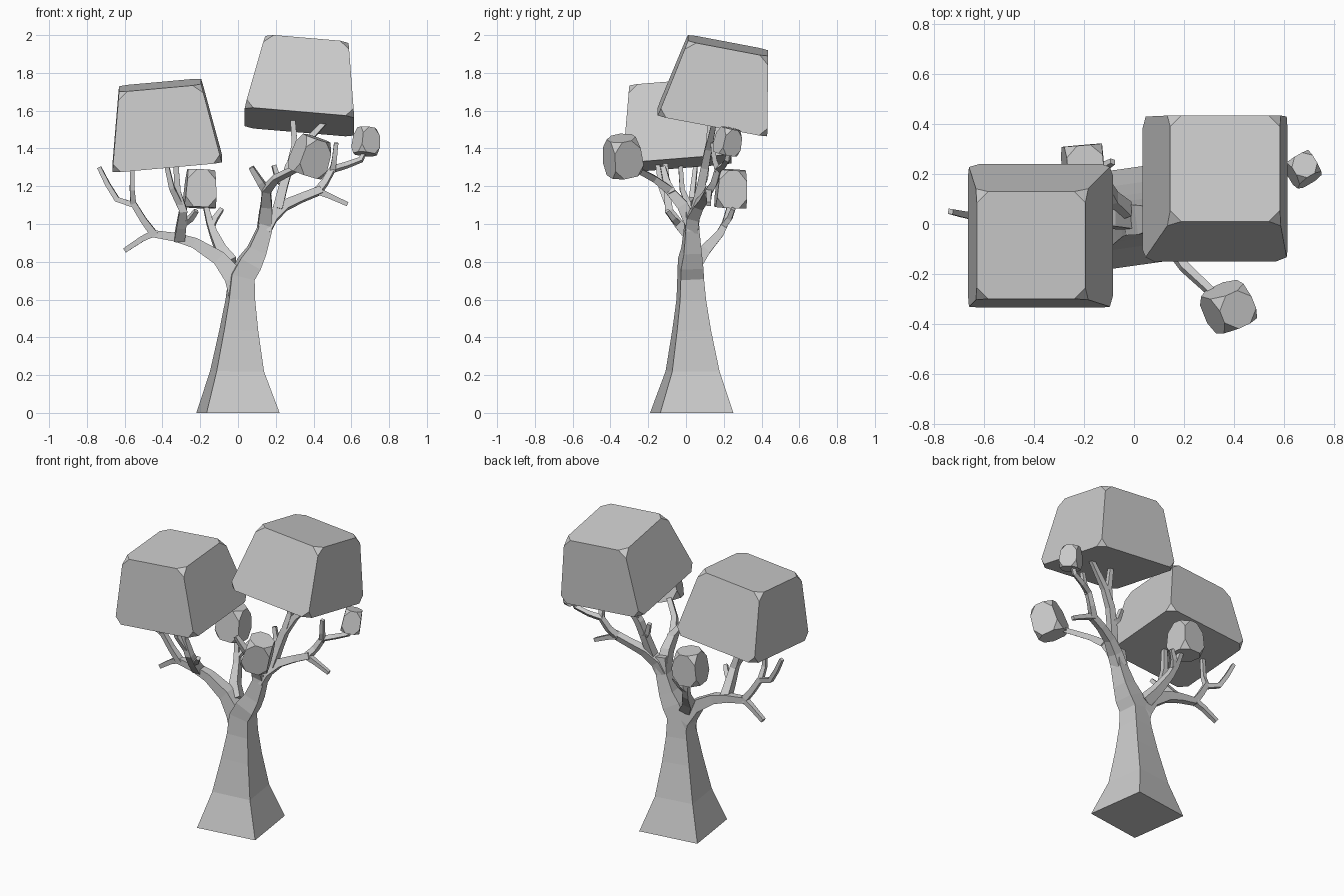
import bpy, bmesh, math
from mathutils import Vector, Matrix

if "Cube" in bpy.data.objects:
    bpy.data.objects.remove(bpy.data.objects["Cube"])

grey = bpy.data.materials.new("light grey")
grey.use_nodes = True
grey.diffuse_color = (0.6, 0.6, 0.6, 1)
grey.node_tree.nodes["Principled BSDF"].inputs["Base Color"].default_value = (0.6, 0.6, 0.6, 1)


def finish(bm, name):
    bmesh.ops.recalc_face_normals(bm, faces=bm.faces)
    mesh = bpy.data.meshes.new(name)
    bm.to_mesh(mesh)
    bm.free()
    mesh.materials.append(grey)
    obj = bpy.data.objects.new(name, mesh)
    bpy.context.collection.objects.link(obj)
    return obj


def limb(name, path, roll=45):
    """Four-sided tapered tube; path holds (x, y, z, corner radius)."""
    bm = bmesh.new()
    pts = [Vector(p[:3]) for p in path]
    rings = []
    side = None
    for i, p in enumerate(pts):
        t = (pts[min(i + 1, len(pts) - 1)] - pts[max(i - 1, 0)]).normalized()
        if len(rings) == 0 and roll != 45:
            t = Vector((0, 0, 1))
        if side is None:
            side = Vector((1, 0, 0)) if abs(t.x) < 0.8 else Vector((0, 1, 0))
        side = (side - t * side.dot(t)).normalized()
        other = t.cross(side)
        ring = []
        for k in range(4):
            a = math.radians(roll + 90 * k)
            ring.append(bm.verts.new(p + path[i][3] * (side * math.cos(a) + other * math.sin(a))))
        rings.append(ring)
    for a, b in zip(rings, rings[1:]):
        for k in range(4):
            bm.faces.new((a[k], a[(k + 1) % 4], b[(k + 1) % 4], b[k]))
    bm.faces.new(rings[0][::-1])
    bm.faces.new(rings[-1])
    return finish(bm, name)


def crown(name, low, high, z0, z1, slope, cut):
    """Sheared, tapered block with clipped corners; low and high are (x0, x1, y0, y1)."""
    bm = bmesh.new()
    bmesh.ops.create_cube(bm, size=2)
    for v in bm.verts:
        r = high if v.co.z > 0 else low
        x = r[1] if v.co.x > 0 else r[0]
        y = r[3] if v.co.y > 0 else r[2]
        z = z1 if v.co.z > 0 else z0
        z += slope[0] * (x - (r[0] + r[1]) / 2) + slope[1] * (y - (r[2] + r[3]) / 2)
        v.co = (x, y, z)
    bmesh.ops.bevel(bm, geom=bm.verts[:], offset=cut, segments=1, affect='VERTICES')
    return finish(bm, name)


def bud(name, center, size, turn, taper=0.85):
    """Small leaf block with strongly clipped corners."""
    bm = bmesh.new()
    bmesh.ops.create_cube(bm, size=1)
    for v in bm.verts:
        if v.co.z > 0:
            v.co.x *= taper
            v.co.y *= taper
    bmesh.ops.bevel(bm, geom=bm.verts[:], offset=0.27, segments=1, affect='VERTICES')
    rot = Matrix.Rotation(math.radians(turn[2]), 4, 'Z') @ Matrix.Rotation(math.radians(turn[1]), 4, 'Y') \
        @ Matrix.Rotation(math.radians(turn[0]), 4, 'X')
    bm.transform(Matrix.Translation(center) @ rot @ Matrix.Diagonal((*size, 1)))
    return finish(bm, name)


# Trunk
limb("trunk", [(0, .03, 0, .276), (-.005, .035, .22, .179), (.005, .03, .44, .128),
               (.013, .028, .6, .098), (.02, .025, .72, .088), (.06, .025, .79, .085),
               (.1, .03, .86, .068), (.14, .03, .97, .052), (.15, .03, 1.08, .045)], roll=53)

# Left side limbs (negative x)
limb("right_bough", [(.01, .03, .6, .075), (-.02, .03, .72, .075), (-.1, .03, .82, .055), (-.23, .03, .9, .04),
                     (-.33, .03, .93, .033), (-.46, .03, .95, .026)])
limb("right_low_twig", [(-.45, .03, .95, .025), (-.51, .04, .92, .021), (-.6, .05, .86, .018)])
limb("right_outer_branch", [(-.44, .03, .94, .028), (-.5, .02, 1.02, .024), (-.555, .01, 1.11, .022),
                            (-.56, -.02, 1.18, .018), (-.56, -.03, 1.32, .016)])
limb("right_outer_twig", [(-.55, .01, 1.1, .02), (-.64, .03, 1.13, .02), (-.69, .04, 1.21, .018), (-.735, .05, 1.3, .015)])
limb("right_inner_branch", [(-.31, .03, .92, .04), (-.3, -.03, .99, .036), (-.29, -.09, 1.07, .03),
                            (-.32, -.1, 1.17, .024), (-.33, -.11, 1.34, .018)])
limb("right_inner_twig", [(-.3, -.09, 1.09, .024), (-.35, -.13, 1.19, .02), (-.38, -.15, 1.32, .016)])
limb("right_inner_stub", [(-.3, -.04, 1.0, .024), (-.25, -.07, 1.03, .02), (-.22, -.1, 1.07, .016)])

# Back branch carrying a small leaf block
limb("back_branch", [(-.04, .05, .79, .05), (-.09, .1, .86, .04), (-.13, .18, .95, .028),
                     (-.15, .21, 1.01, .024), (-.18, .24, 1.13, .016)])
limb("back_twig", [(-.14, .2, .99, .022), (-.12, .23, 1.03, .02), (-.085, .25, 1.08, .015)])

# Right side limbs (positive x)
limb("front_branch", [(.14, .03, 1.0, .05), (.15, -.02, 1.1, .042), (.15, -.09, 1.18, .032),
                      (.2, -.17, 1.24, .024), (.34, -.3, 1.31, .02)])
limb("front_twig", [(.16, -.07, 1.16, .03), (.12, -.1, 1.22, .025), (.07, -.12, 1.3, .018)])
limb("left_bough", [(.14, .03, .97, .05), (.18, .04, 1.04, .046), (.25, .07, 1.1, .036),
                    (.34, .1, 1.14, .03), (.44, .12, 1.18, .028)])
limb("left_low_twig", [(.42, .12, 1.175, .026), (.48, .12, 1.15, .02), (.58, .12, 1.105, .016)])
limb("left_outer_branch", [(.42, .12, 1.17, .028), (.46, .15, 1.22, .024), (.5, .17, 1.29, .022),
                           (.57, .2, 1.31, .019), (.65, .22, 1.34, .017), (.68, .23, 1.4, .014)])
limb("left_outer_twig", [(.5, .17, 1.28, .022), (.51, .15, 1.34, .018), (.52, .14, 1.43, .016)])
limb("left_upper_branch", [(.21, .05, 1.08, .036), (.24, .08, 1.2, .032), (.27, .1, 1.3, .03),
                           (.33, .12, 1.4, .025), (.46, .15, 1.54, .018)])
limb("left_upper_twig", [(.28, .1, 1.33, .025), (.3, .12, 1.42, .022), (.29, .13, 1.56, .018)])
limb("left_upper_stub", [(.25, .08, 1.2, .026), (.21, .1, 1.24, .02), (.19, .11, 1.31, .016)])

# Large leaf crowns
crown("right_crown", (-.665, -.085, -.335, .24), (-.63, -.195, -.3, .13), 1.32, 1.735, (.09, .08), .045)
crown("left_crown", (.035, .615, -.15, .43), (.145, .585, .01, .435), 1.54, 1.945, (-.085, -.19), .045)

# Small leaf blocks
bud("front_bud", (.385, -.335, 1.36), (.17, .17, .2), (12, 15, 25))
bud("left_bud", (.678, .222, 1.438), (.115, .115, .14), (-8, 10, 30))
bud("back_bud", (-.2, .24, 1.187), (.17, .165, .2), (-3, 3, 5))
